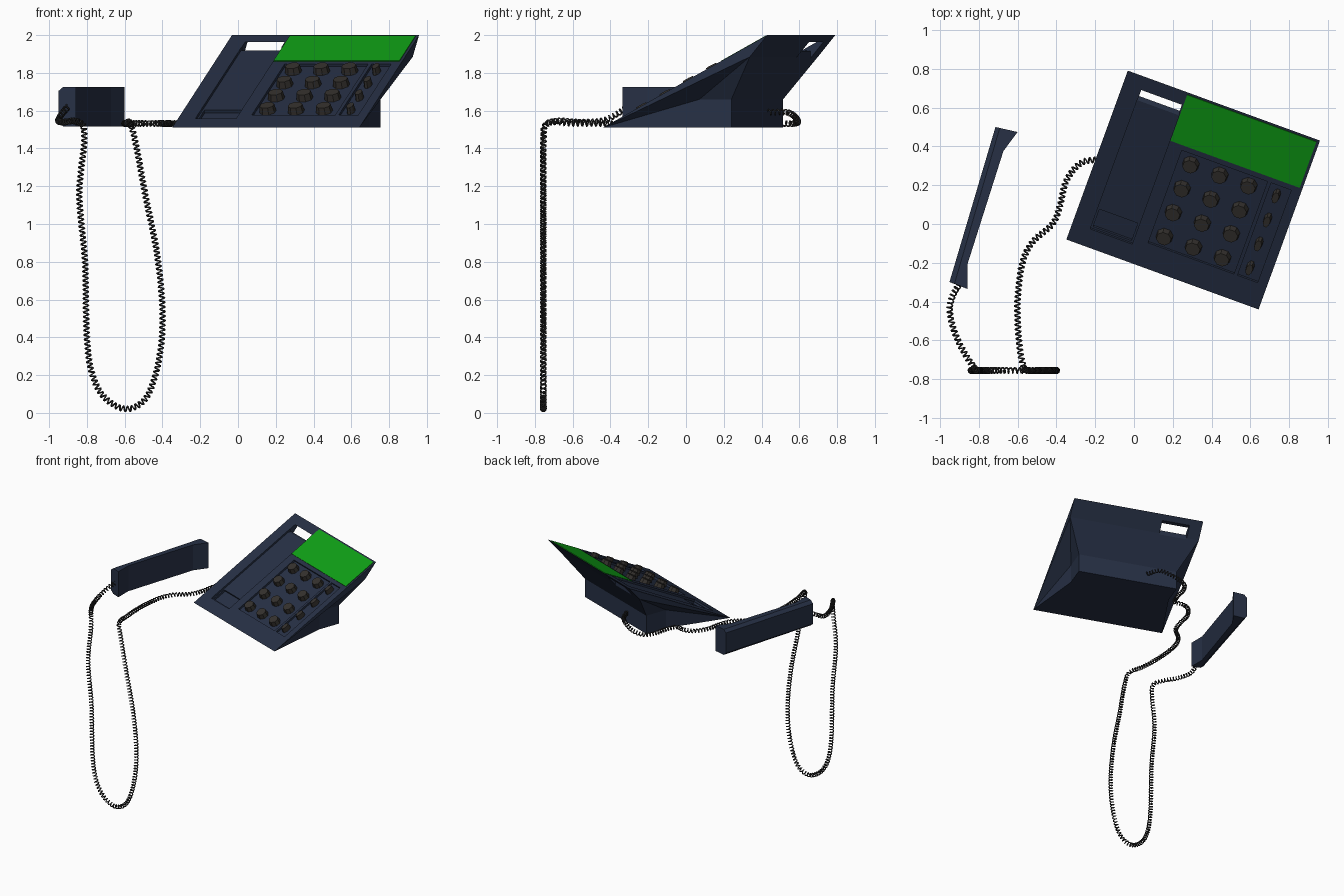
import bpy, bmesh, math
from mathutils import Vector, Matrix

if "Cube" in bpy.data.objects:
    bpy.data.objects.remove(bpy.data.objects["Cube"])

def material(name, rgb):
    m = bpy.data.materials.new(name)
    m.diffuse_color = (*rgb, 1)
    m.use_nodes = True
    m.node_tree.nodes["Principled BSDF"].inputs["Base Color"].default_value = m.diffuse_color
    return m

NAVY = material("navy_plastic", (0.02, 0.03, 0.06))
KEY = material("dark_key", (0.035, 0.031, 0.027))
GREEN = material("green_display", (0.005, 0.35, 0.008))
BLACK = material("cord_black", (0.025, 0.025, 0.025))

# Frames: BASE is turned about z, PLATE also lies in the sloping top face
TILT = math.atan2(0.49, 0.926)
C, S = math.cos(TILT), math.sin(TILT)
BASE = Matrix.Translation((0.305, 0.175, 0)) @ Matrix.Rotation(math.radians(-20), 4, 'Z')
PLATE = BASE @ Matrix.Translation((0, 0, 1.755)) @ Matrix.Rotation(TILT, 4, 'X')

def finish(bm, name, mat, matrix=Matrix()):
    bmesh.ops.transform(bm, matrix=matrix, verts=bm.verts)
    bmesh.ops.recalc_face_normals(bm, faces=bm.faces)
    me = bpy.data.meshes.new(name)
    bm.to_mesh(me)
    bm.free()
    if mat:
        me.materials.append(mat)
    ob = bpy.data.objects.new(name, me)
    bpy.context.collection.objects.link(ob)
    return ob

def solid(name, verts, faces, mat, matrix=Matrix()):
    bm = bmesh.new()
    vs = [bm.verts.new(v) for v in verts]
    for f in faces:
        bm.faces.new([vs[i] for i in f])
    return finish(bm, name, mat, matrix)

def loft(name, rings, mat, matrix=Matrix()):
    n = len(rings[0])
    faces = [tuple(range(n)), tuple(range((len(rings) - 1) * n, len(rings) * n))]
    for r in range(len(rings) - 1):
        for i in range(n):
            j = (i + 1) % n
            faces.append((r * n + i, r * n + j, (r + 1) * n + j, (r + 1) * n + i))
    return solid(name, [p for ring in rings for p in ring], faces, mat, matrix)

def plate_box(name, u0, u1, v0, v1, low, high, mat=None):
    # v is measured horizontally, converted to distance along the slope
    w0, w1 = v0 / C, v1 / C
    ring = lambda d: [(u0, w0, d), (u1, w0, d), (u1, w1, d), (u0, w1, d)]
    return loft(name, [ring(low), ring(high)], mat, PLATE)

# Phone body: sloping square plate tapering down to a narrow foot
half = [(0.527, -0.463, 1.51), (0.527, 0.463, 2.0), (0.527, 0.365, 1.885),
        (0.40, 0.215, 1.66), (0.40, 0.035, 1.66), (0.40, 0.215, 1.51), (0.40, 0.035, 1.51)]
side = [(0, 1, 2), (0, 2, 4), (2, 3, 4), (4, 3, 5, 6), (0, 4, 6)]
faces = side + [tuple(i + 7 for i in f) for f in side]
loop = [0, 1, 2, 3, 5, 6]
for a, b in zip(loop, loop[1:] + loop[:1]):
    faces.append((a, b, b + 7, a + 7))
body = solid("phone_body", half + [(-x, y, z) for x, y, z in half], faces, NAVY, BASE)

# Recesses for cradle and keys, and the slot through the back
slot = [(0.312, 1.92), (0.36, 1.915), (0.36, 1.80), (0.45, 1.80),
        (0.45, 1.963), (0.393, 1.963), (0.35, 2.05), (0.29, 2.05)]
cutters = [
    plate_box("cradle_cutter", -0.43, -0.20, -0.37, 0.345, -0.014, 0.1),
    plate_box("cradle_well_cutter", -0.42, -0.21, -0.36, -0.265, -0.03, 0.1),
    plate_box("keypad_cutter", -0.125, 0.345, -0.335, 0.172, -0.015, 0.1),
    plate_box("side_key_cutter", 0.365, 0.475, -0.335, 0.172, -0.015, 0.1),
    loft("slot_cutter", [[(u, v, z) for v, z in slot] for u in (-0.428, -0.205)], None, BASE),
]
bpy.context.view_layer.objects.active = body
for c in cutters:
    c.hide_render = True
    mod = body.modifiers.new(c.name, 'BOOLEAN')
    mod.operation = 'DIFFERENCE'
    mod.solver = 'EXACT'
    mod.object = c
    bpy.ops.object.modifier_apply(modifier=mod.name)
    bpy.data.objects.remove(c)

# Display panel
plate_box("display", -0.197, 0.512, 0.20, 0.452, -0.004, 0.004, GREEN)

# Keys: 3 x 4 round ones and a column of four slim ones
def key(name, u, v, su, sw):
    bm = bmesh.new()
    bmesh.ops.create_cone(bm, cap_ends=True, segments=8, radius1=1, radius2=0.86, depth=1)
    m = PLATE @ Matrix.Translation((u, v / C, 0.002)) @ Matrix.Diagonal((su, sw, 0.044, 1))
    finish(bm, name, KEY, m @ Matrix.Rotation(math.pi / 8, 4, 'Z'))

for r in range(4):
    v = 0.117 - 0.1315 * r
    for c in range(3):
        key(f"key_{r}_{c}", -0.057 + 0.159 * c, v, 0.046, 0.043)
    key(f"side_key_{r}", 0.412, v, 0.021, 0.038)

# Handset lying on its side, back edges chamfered
full = [(-0.951, -0.299), (-0.714, 0.50), (-0.60, 0.474),
        (-0.673, 0.376), (-0.858, -0.206), (-0.858, -0.335)]
inset = [(-0.925, -0.307), (-0.692, 0.495)] + full[2:]
loft("handset", [[(x, y, z) for x, y in ring] for ring, z in
                 ((inset, 1.516), (full, 1.538), (full, 1.704), (inset, 1.726))], NAVY)

# Coiled cord: handset, hanging loop, then round behind the foot
Y = -0.755
path = [(-0.90, -0.31, 1.62), (-0.935, -0.37, 1.58), (-0.95, -0.45, 1.545), (-0.92, -0.57, 1.54),
        (-0.865, -0.68, 1.545), (-0.82, -0.745, 1.52)]
path += [(x, Y, z) for x, z in (
    (-0.815, 1.42), (-0.84, 1.15), (-0.81, 0.8), (-0.80, 0.4), (-0.77, 0.2), (-0.70, 0.075),
    (-0.585, 0.021), (-0.48, 0.09), (-0.415, 0.3), (-0.40, 0.55), (-0.43, 0.85),
    (-0.49, 1.15), (-0.54, 1.42))]
path += [(x, y, 1.532) for x, y in (
    (-0.57, -0.735), (-0.593, -0.6), (-0.60, -0.4), (-0.575, -0.2), (-0.52, -0.09), (-0.42, 0.0),
    (-0.38, 0.1), (-0.35, 0.22), (-0.28, 0.31), (-0.2, 0.33), (-0.14, 0.32), (-0.1, 0.4),
    (-0.075, 0.5), (-0.02, 0.575))]
path += [(0.08, 0.59, 1.55), (0.19, 0.54, 1.59), (0.24, 0.43, 1.59)]
P = [Vector(p) for p in path]
P = [2 * P[0] - P[1]] + P + [2 * P[-1] - P[-2]]
dense = []
for i in range(1, len(P) - 2):
    a, b, c, d = P[i - 1:i + 3]
    for k in range(60):
        t = k / 60
        dense.append(0.5 * (2 * b + (c - a) * t + (2 * a - 5 * b + 4 * c - d) * t * t
                            + (3 * b - a - 3 * c + d) * t ** 3))

PITCH, RADIUS, STEPS = 0.024, 0.014, 10
coil, travelled, target = [], 0.0, 0.0
normal = Vector((0, 0, 1))
for p, q in zip(dense, dense[1:]):
    seg = (q - p).length
    if seg < 1e-7:
        continue
    tan = (q - p) / seg
    normal = (normal - tan * normal.dot(tan)).normalized()
    binormal = tan.cross(normal)
    while target <= travelled + seg:
        a = 2 * math.pi * target / PITCH
        coil.append(p + tan * (target - travelled)
                    + RADIUS * (math.cos(a) * normal + math.sin(a) * binormal))
        target += PITCH / STEPS
    travelled += seg

cu = bpy.data.curves.new("coiled_cord", 'CURVE')
cu.dimensions = '3D'
cu.bevel_depth = 0.0048
cu.bevel_resolution = 0
cu.use_fill_caps = True
sp = cu.splines.new('POLY')
sp.points.add(len(coil) - 1)
for pt, co in zip(sp.points, coil):
    pt.co = (*co, 1)
cu.materials.append(BLACK)
bpy.context.collection.objects.link(bpy.data.objects.new("coiled_cord", cu))
